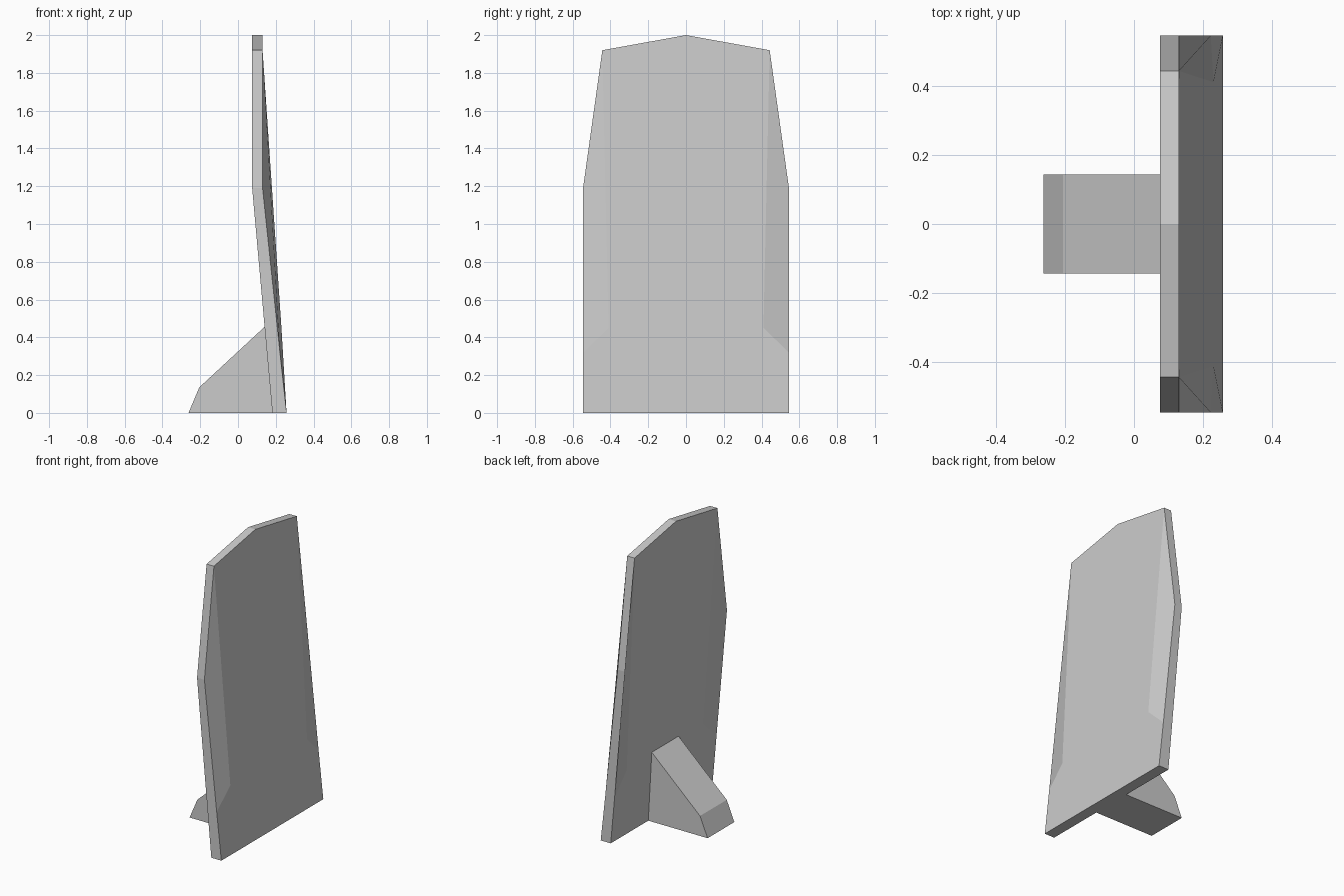
import bpy
import bmesh

cube = bpy.data.objects.get("Cube")
if cube:
    bpy.data.objects.remove(cube, do_unlink=True)

# One plain grey for everything
grey = bpy.data.materials.new("light_grey")
grey.use_nodes = True
colour = (0.6, 0.6, 0.6, 1.0)
grey.diffuse_color = colour
bsdf = grey.node_tree.nodes["Principled BSDF"]
bsdf.inputs["Base Color"].default_value = colour
bsdf.inputs["Roughness"].default_value = 0.8


def finish(bm, name):
    bmesh.ops.recalc_face_normals(bm, faces=bm.faces)
    mesh = bpy.data.meshes.new(name)
    bm.to_mesh(mesh)
    bm.free()
    mesh.materials.append(grey)
    obj = bpy.data.objects.new(name, mesh)
    bpy.context.collection.objects.link(obj)
    return obj


# Half of the panel: outer x, y, z and the back x of each corner
CORNERS = {
    "peak": (0.13, 0, 2.0, 0.075),
    "shoulder": (0.13, 0.443, 1.92, 0.075),
    "elbow": (0.13, 0.545, 1.19, 0.075),
    "hip": (0.222, 0.545, 0.32, 0.153),
    "fold": (0.23, 0.41, 0.45, 0.157),
    "foot": (0.257, 0.545, 0, 0.182),
}


def build_panel():
    bm = bmesh.new()
    outer, inner = {}, {}
    for key, (x, y, z, back) in CORNERS.items():
        for side in (1, -1):
            if y == 0 and side == -1:
                outer[key, side], inner[key, side] = outer[key, 1], inner[key, 1]
                continue
            outer[key, side] = bm.verts.new((x, side * y, z))
            inner[key, side] = bm.verts.new((back, side * y, z))

    # Main sheet and the two folded side wings, on both skins
    half = ["shoulder", "fold", "hip", "foot"]
    sheet = [("peak", 1)] + [(k, 1) for k in half] + [(k, -1) for k in reversed(half)]
    for skin in (outer, inner):
        bm.faces.new([skin[k] for k in sheet])
        for side in (1, -1):
            bm.faces.new([skin[k, side] for k in ("shoulder", "elbow", "hip", "fold")])

    # Rim that joins the skins
    rim = ["peak", "shoulder", "elbow", "hip", "foot"]
    for side in (1, -1):
        for a, b in zip(rim, rim[1:]):
            bm.faces.new((outer[a, side], outer[b, side], inner[b, side], inner[a, side]))
    bm.faces.new((outer["foot", 1], outer["foot", -1], inner["foot", -1], inner["foot", 1]))
    return finish(bm, "leaning_panel")


def build_support():
    # Wedge profile in x and z, extruded across y
    profile = [(-0.262, 0), (-0.205, 0.135), (0.165, 0.478), (0.205, 0)]
    bm = bmesh.new()
    face = bm.faces.new([bm.verts.new((x, -0.143, z)) for x, z in profile])
    moved = bmesh.ops.extrude_face_region(bm, geom=[face])["geom"]
    verts = [g for g in moved if isinstance(g, bmesh.types.BMVert)]
    bmesh.ops.translate(bm, verts=verts, vec=(0, 0.286, 0))
    return finish(bm, "support_wedge")


build_panel()
build_support()
